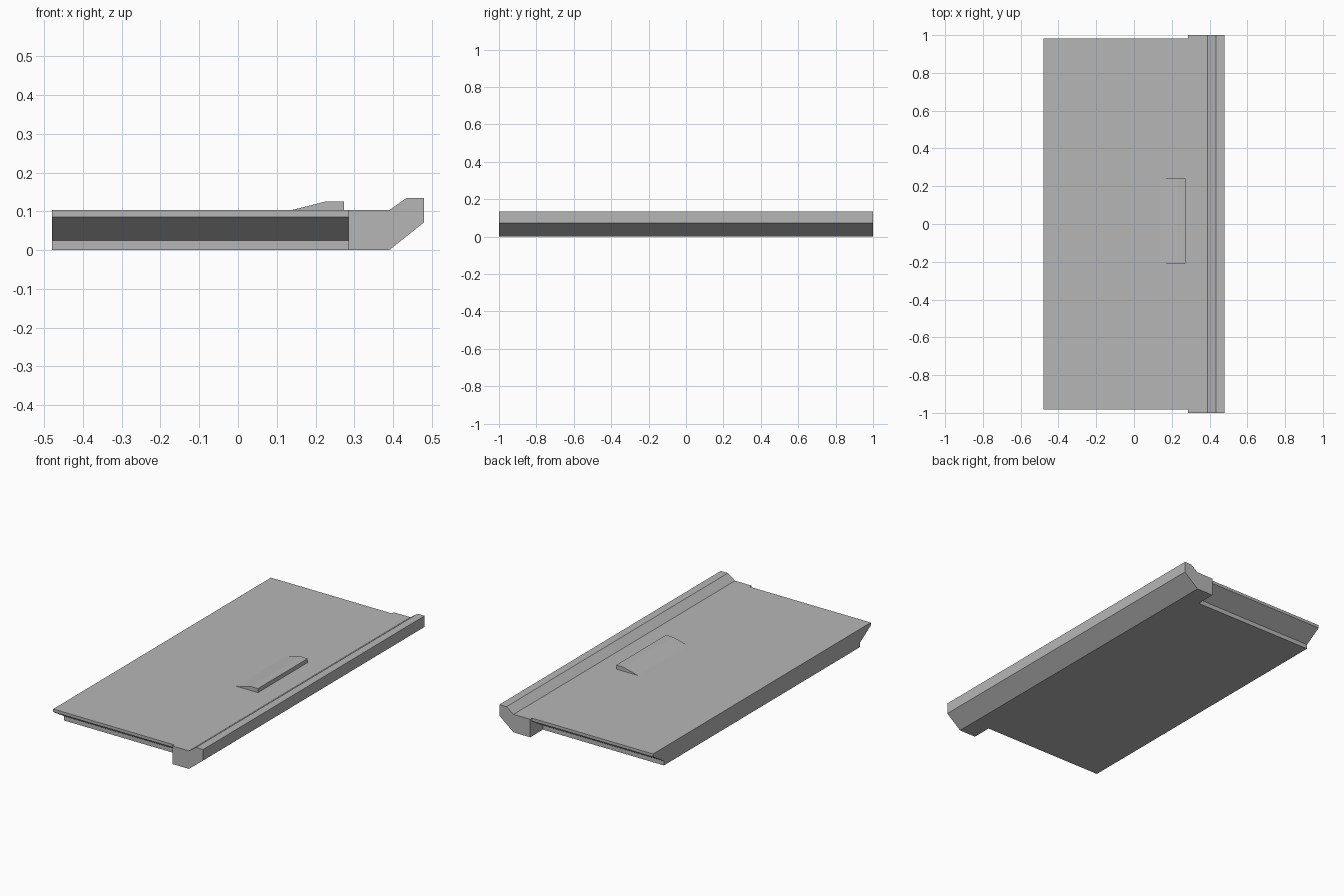
import bpy
import bmesh
from mathutils import Vector

cube = bpy.data.objects.get("Cube")
if cube:
    bpy.data.objects.remove(cube, do_unlink=True)

grey = bpy.data.materials.new("plain grey")
grey.use_nodes = True
COLOUR = (0.47, 0.47, 0.47, 1)
grey.diffuse_color = COLOUR
grey.node_tree.nodes["Principled BSDF"].inputs["Base Color"].default_value = COLOUR


def prism(name, profile, axis, start, end):
    """Extrude a closed (horizontal, z) profile along the x or y axis."""
    bm = bmesh.new()
    if axis == "x":
        points = [Vector((start, h, z)) for h, z in profile]
        travel = Vector((end - start, 0, 0))
    else:
        points = [Vector((h, start, z)) for h, z in profile]
        travel = Vector((0, end - start, 0))
    face = bm.faces.new([bm.verts.new(p) for p in points])
    result = bmesh.ops.extrude_face_region(bm, geom=[face], use_keep_orig=True)
    moved = [g for g in result["geom"] if isinstance(g, bmesh.types.BMVert)]
    bmesh.ops.translate(bm, verts=moved, vec=travel)
    bmesh.ops.recalc_face_normals(bm, faces=bm.faces)
    mesh = bpy.data.meshes.new(name)
    bm.to_mesh(mesh)
    bm.free()
    mesh.materials.append(grey)
    obj = bpy.data.objects.new(name, mesh)
    bpy.context.collection.objects.link(obj)
    return obj


TOP = 0.103

# Sliding panel with mirrored dovetail edges
half = [(0.885, 0), (0.885, 0.025), (0.983, 0.086), (0.983, TOP)]
panel = half + [(-y, z) for y, z in reversed(half)]
prism("sliding_panel", panel, "x", -0.48, 0.285)

# End bar with raised lip and undercut
bar = [(0.285, 0), (0.39, 0), (0.48, 0.072), (0.48, 0.135),
       (0.435, 0.135), (0.39, TOP), (0.285, TOP)]
prism("end_bar", bar, "y", -1, 1)

# Wedge-shaped thumb grip
grip = [(0.137, TOP), (0.228, 0.126), (0.273, 0.126), (0.273, TOP)]
prism("thumb_grip", grip, "y", -0.21, 0.24)
